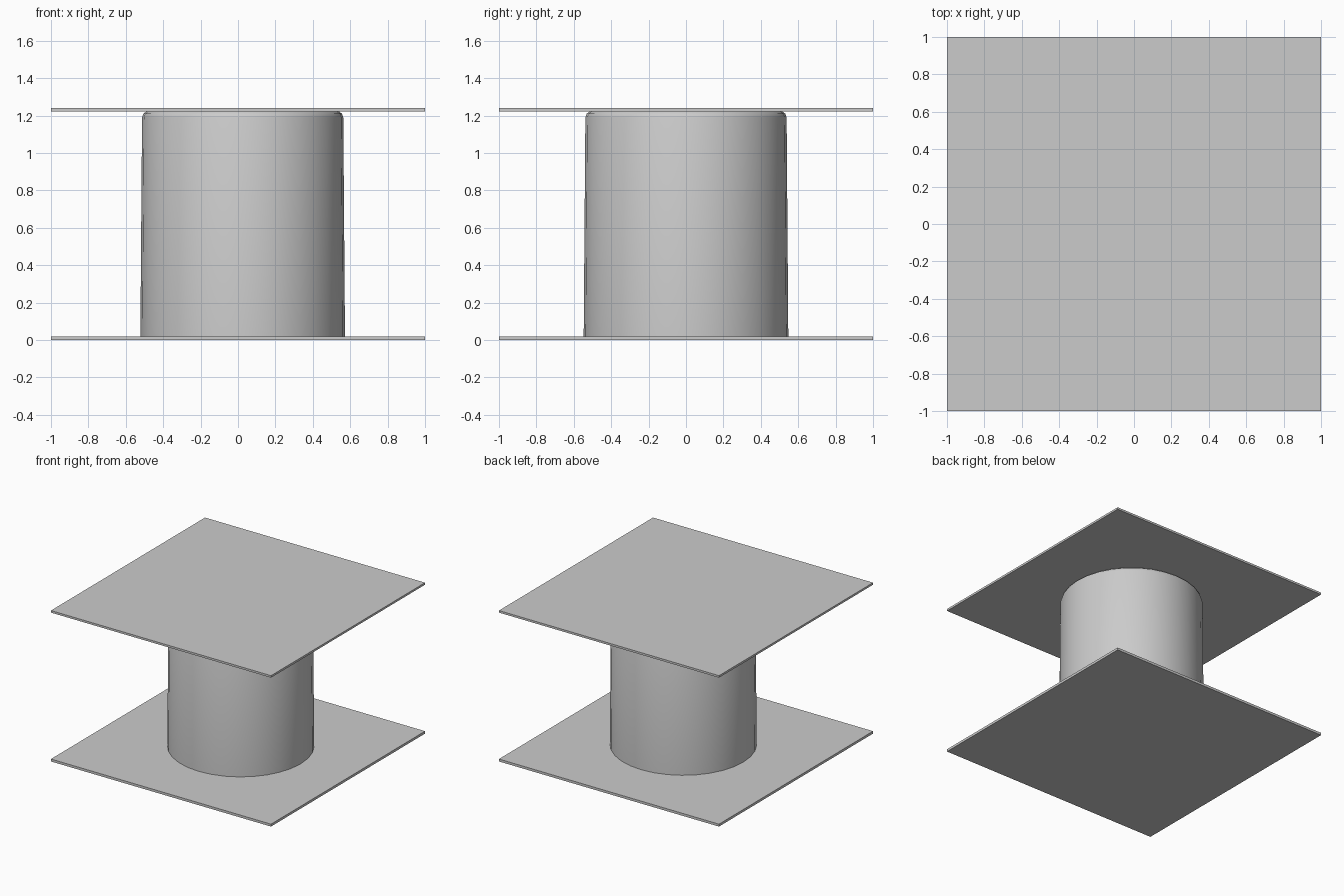
import bpy
import bmesh
import math

cube = bpy.data.objects.get("Cube")
if cube:
    bpy.data.objects.remove(cube, do_unlink=True)

# Single plain grey
grey = bpy.data.materials.new("plain_grey")
grey.use_nodes = True
colour = (0.6, 0.6, 0.6, 1)
grey.diffuse_color = colour
grey.node_tree.nodes["Principled BSDF"].inputs["Base Color"].default_value = colour


def add_object(name, bm):
    bmesh.ops.recalc_face_normals(bm, faces=bm.faces)
    mesh = bpy.data.meshes.new(name)
    bm.to_mesh(mesh)
    bm.free()
    mesh.materials.append(grey)
    obj = bpy.data.objects.new(name, mesh)
    bpy.context.collection.objects.link(obj)
    return obj


def plate(name, bottom, top):
    bm = bmesh.new()
    bmesh.ops.create_cube(bm, size=1)
    bmesh.ops.scale(bm, vec=(2, 2, top - bottom), verts=bm.verts)
    bmesh.ops.translate(bm, vec=(0, 0, (bottom + top) / 2), verts=bm.verts)
    return add_object(name, bm)


# Square end plates
plate("bottom_plate", 0, 0.02)
plate("top_plate", 1.223, 1.24)

# Slightly tapered column with a rounded upper rim
SIDES = 32
profile = [(0.547, 0.02), (0.538, 1.19), (0.531, 1.21), (0.514, 1.223)]
bm = bmesh.new()
rings = []
for radius, z in profile:
    ring = []
    for i in range(SIDES):
        a = math.tau * i / SIDES
        ring.append(bm.verts.new((0.025 + radius * math.cos(a), radius * math.sin(a), z)))
    rings.append(ring)
for low, high in zip(rings, rings[1:]):
    for i in range(SIDES):
        j = (i + 1) % SIDES
        bm.faces.new((low[i], low[j], high[j], high[i]))
bm.faces.new(rings[0])
bm.faces.new(rings[-1])
column = add_object("column", bm)

bpy.ops.object.select_all(action="DESELECT")
column.select_set(True)
bpy.context.view_layer.objects.active = column
bpy.ops.object.shade_smooth_by_angle(angle=math.radians(35))
